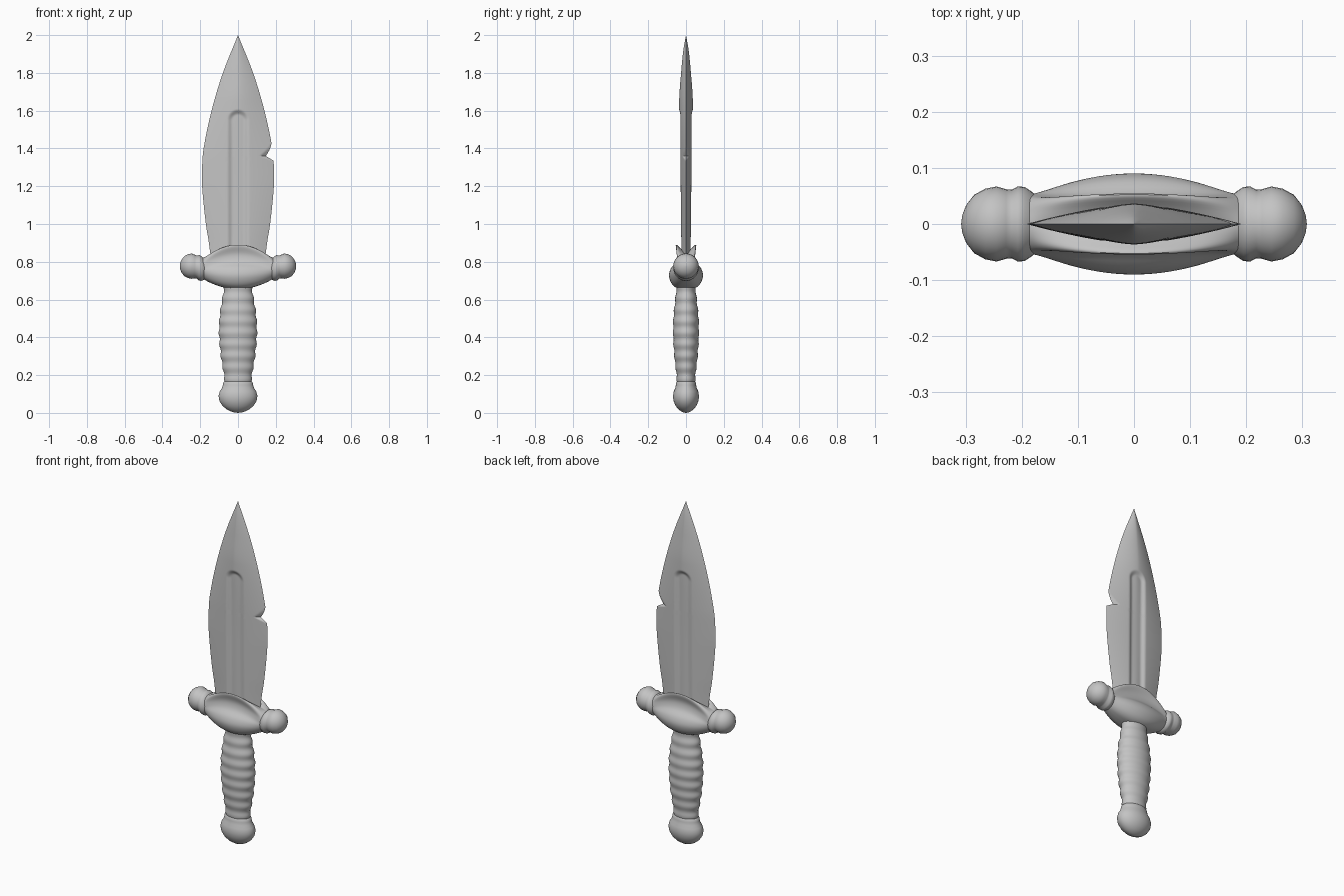
import bpy, bmesh
from math import sin, cos, pi, hypot

cube = bpy.data.objects.get("Cube")
if cube:
    bpy.data.objects.remove(cube, do_unlink=True)

grey = bpy.data.materials.new("plain_grey")
grey.use_nodes = True
colour = (0.55, 0.55, 0.55, 1)
grey.diffuse_color = colour
grey.node_tree.nodes["Principled BSDF"].inputs["Base Color"].default_value = colour
parts = []


def loft(name, rings):
    """Skin a row of closed rings and cap both ends."""
    bm = bmesh.new()
    loops = [[bm.verts.new(p) for p in ring] for ring in rings]
    for a, b in zip(loops, loops[1:]):
        n = len(a)
        for i in range(n):
            j = (i + 1) % n
            bm.faces.new((a[i], a[j], b[j], b[i]))
    bm.faces.new(loops[0])
    bm.faces.new(loops[-1])
    bmesh.ops.remove_doubles(bm, verts=bm.verts, dist=0.00005)
    bmesh.ops.recalc_face_normals(bm, faces=bm.faces)
    mesh = bpy.data.meshes.new(name)
    bm.to_mesh(mesh)
    bm.free()
    mesh.materials.append(grey)
    obj = bpy.data.objects.new(name, mesh)
    bpy.context.collection.objects.link(obj)
    parts.append(obj)
    return obj


def curve(points, t):
    """Smooth interpolation through (t, value) points."""
    k = 0
    while k < len(points) - 2 and t > points[k + 1][0]:
        k += 1
    (t1, v1), (t2, v2) = points[k], points[k + 1]
    t0, v0 = points[max(k - 1, 0)]
    t3, v3 = points[min(k + 2, len(points) - 1)]
    h = t2 - t1
    s = min(max((t - t1) / h, 0), 1)
    m1, m2 = (v2 - v0) / (t2 - t0) * h, (v3 - v1) / (t3 - t1) * h
    return ((2*s**3 - 3*s*s + 1) * v1 + (s**3 - 2*s*s + s) * m1
            + (3*s*s - 2*s**3) * v2 + (s**3 - s*s) * m2)


def ellipse(rx, ry, z, n=40):
    return [(rx * cos(2*pi*i/n), ry * sin(2*pi*i/n), z) for i in range(n)]


# Blade: leaf outline, lens section, rounded fuller, notch in the left edge
outline = [(0.8, 0.142), (0.9, 0.154), (1.0, 0.17), (1.2, 0.19), (1.3, 0.19),
           (1.4, 0.182), (1.6, 0.14), (1.8, 0.08), (2.0, 0)]
thickness = [(0.8, 0.031), (1.2, 0.033), (1.65, 0.036), (1.8, 0.026),
             (1.92, 0.014), (2.0, 0)]


def notch_depth(z):
    if 1.335 < z <= 1.36:
        return 0.04 * (z - 1.335) / 0.025
    if 1.36 < z < 1.43:
        return 0.04 * ((1.43 - z) / 0.07) ** 1.4
    return 0


def blade_y(x, z, w, edge):
    if w < 0.0001:
        return 0
    y = curve(thickness, z) * (1 - min(abs(x) / w, 1) ** 1.6)
    d = hypot(x, max(z - 1.55, 0))
    s = min(max((0.058 - d) / 0.03, 0), 1)
    y -= 0.014 * s * s * (3 - 2 * s)
    return max(min(y, 0.6 * (edge - x)), 0)


rows, cols = 240, 48
rings = []
for r in range(rows + 1):
    z = 0.8 + 1.2 * r / rows
    w = max(curve(outline, z), 0)
    edge = w - notch_depth(z)
    xs = [-w + (w + edge) * c / cols for c in range(cols + 1)]
    front = [(x, -blade_y(x, z, w, edge), z) for x in xs]
    back = [(x, -y, zz) for x, y, zz in front[-2:0:-1]]
    rings.append(front + back)
loft("blade", rings)

# Guard: a waisted centre section with flared, hollow top, blending to round ends
middle = [(0, 0.655), (0.045, 0.66), (0.075, 0.683), (0.09, 0.725),
          (0.08, 0.765), (0.052, 0.80), (0.043, 0.84), (0.054, 0.88),
          (0.05, 0.89), (0.03, 0.872), (0, 0.85)]
last = len(middle) - 1


def section(t):
    f = t ** 2
    half = []
    for k in range(last * 4 + 1):
        s = k / 4
        a = -pi / 2 + pi * s / last
        y = curve([(i, p[0]) for i, p in enumerate(middle)], s)
        z = curve([(i, p[1]) for i, p in enumerate(middle)], s)
        half.append((y * (1 - f) + 0.053 * cos(a) * f,
                     z * (1 - f) + (0.766 + 0.054 * sin(a)) * f))
    return half + [(-y, z) for y, z in half[-2:0:-1]]


loft("guard", [[(0.19 * i / 20, y, z) for y, z in section(abs(i) / 20)]
               for i in range(-20, 21)])

# Guard ends: collar and ball, turned about the x axis
knob = [(0.165, 0.04), (0.18, 0.056), (0.195, 0.066), (0.207, 0.067),
        (0.218, 0.061), (0.228, 0.062), (0.245, 0.067), (0.265, 0.063),
        (0.285, 0.052), (0.299, 0.034), (0.306, 0.016), (0.308, 0.001)]
for side, label in ((1, "left"), (-1, "right")):
    rings = []
    for x, r in knob:
        zc = 0.76 + 0.017 * min(max((x - 0.18) / 0.055, 0), 1)
        rings.append([(side * x, a, zc + b) for a, b, _ in ellipse(r, r, 0, 28)])
    loft("guard_end_" + label, rings)

# Grip: oval barrel with shallow rings
grip_x = [(0.13, 0.066), (0.2, 0.074), (0.3, 0.09), (0.42, 0.1),
          (0.52, 0.096), (0.6, 0.083), (0.69, 0.07)]
rings = []
for i in range(113):
    z = 0.13 + 0.005 * i
    r = curve(grip_x, z) + 0.0028 * cos(2 * pi * (z - 0.175) / 0.062)
    rings.append(ellipse(r, r * 0.68, z))
loft("grip", rings)

# Pommel: rounded oval cap with a raised rim
pommel = [(0.0, 0.001), (0.004, 0.028), (0.016, 0.056), (0.036, 0.081),
          (0.062, 0.098), (0.09, 0.103), (0.115, 0.096), (0.132, 0.085),
          (0.148, 0.08), (0.16, 0.078), (0.166, 0.072), (0.16, 0.06)]
loft("pommel", [ellipse(r, r * 0.67, z) for z, r in pommel])

# Smooth shading with crisp blade edges
bpy.ops.object.select_all(action="DESELECT")
for obj in parts:
    obj.select_set(True)
bpy.context.view_layer.objects.active = parts[0]
bpy.ops.object.shade_smooth_by_angle(angle=0.7)
